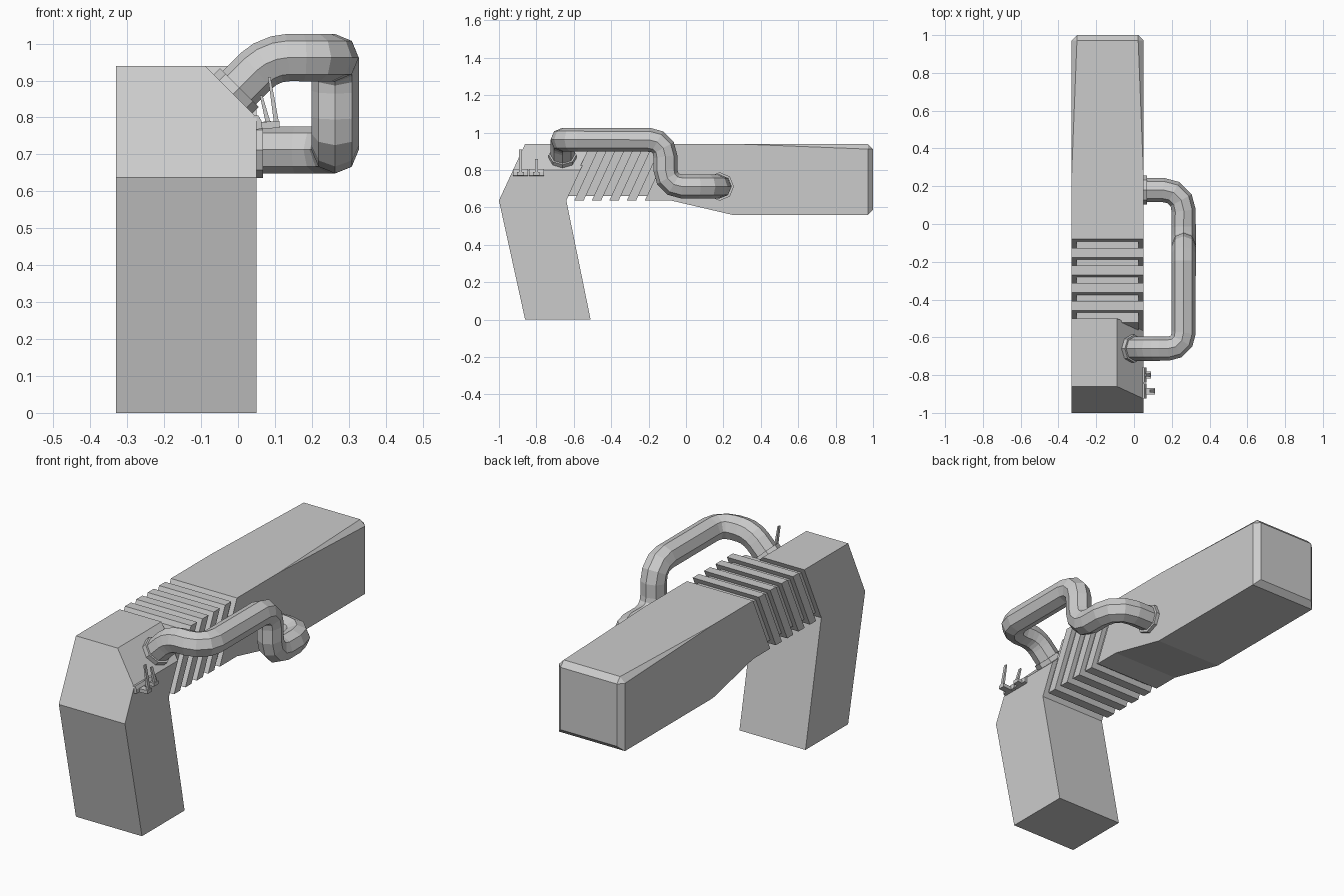
import bpy, bmesh
from mathutils import Vector

if "Cube" in bpy.data.objects:
    bpy.data.objects.remove(bpy.data.objects["Cube"])

X0, X1 = -0.33, 0.05          # body sides
TOP, WAIST = 0.94, 0.637      # body top, underside of neck
LEAN = 0.14 / (TOP - WAIST)   # slant of the ribs


def finish(name, bm):
    bmesh.ops.recalc_face_normals(bm, faces=bm.faces)
    me = bpy.data.meshes.new(name)
    bm.to_mesh(me)
    bm.free()
    ob = bpy.data.objects.new(name, me)
    bpy.context.collection.objects.link(ob)
    return ob


def extrude(pts, offset):
    """Closed prism from 3D outline points."""
    bm = bmesh.new()
    face = bm.faces.new([bm.verts.new(p) for p in pts])
    res = bmesh.ops.extrude_face_region(bm, geom=[face], use_keep_orig=True)
    verts = [g for g in res["geom"] if isinstance(g, bmesh.types.BMVert)]
    bmesh.ops.translate(bm, verts=verts, vec=offset)
    bmesh.ops.recalc_face_normals(bm, faces=bm.faces)
    return bm


def side_prism(yz, x0=X0, x1=X1):
    return extrude([(x0, y, z) for y, z in yz], (x1 - x0, 0, 0))


def front_prism(xz, y0, y1):
    return extrude([(x, y0, z) for x, z in xz], (0, y1 - y0, 0))


def slanted(ya, yb, z0, z1):
    """Leaning slab outline; ya, yb are measured at the body top."""
    def at(y, z):
        return (y - (TOP - z) * LEAN, z)
    return [at(ya, z0), at(yb, z0), at(yb, z1), at(ya, z1)]


# Grip and rear block, with the top right edge cut at 45 degrees
bm = side_prism([(-0.86, 0), (-0.51, 0), (-0.64, WAIST), (-0.50, TOP),
                 (-0.86, TOP), (-1.0, WAIST)])
cut = bmesh.ops.bisect_plane(bm, geom=bm.verts[:] + bm.edges[:] + bm.faces[:],
                             plane_co=(X1, 0, 0.80), plane_no=(1, 0, 1),
                             clear_outer=True)
edges = [g for g in cut["geom_cut"] if isinstance(g, bmesh.types.BMEdge)]
bmesh.ops.contextual_create(bm, geom=edges)
finish("grip", bm)

# Recessed neck and the four slanted ribs around it
finish("neck_core", side_prism(slanted(-0.51, -0.07, WAIST + 0.025, TOP - 0.025),
                               X0 + 0.025, X1 - 0.025))
for i in range(4):
    y = -0.457 + i * 0.0935
    finish(f"rib_{i + 1}", side_prism(slanted(y, y + 0.05, WAIST, TOP)))

# Collar joining the neck to the barrel
finish("collar", side_prism([(-0.22, WAIST), (-0.08, WAIST), (-0.08, TOP)]))

# Barrel: convex block with tapering top chamfers and a bevelled muzzle
bm = bmesh.new()
B = 0.028
for x, inward in ((X0, 1), (X1, -1)):
    xi = x + B * inward
    for p in [(x, -0.08, WAIST), (x, -0.08, TOP), (x, 0.26, TOP), (x, 0.25, 0.56),
              (x, 0.972, 0.56), (xi, 0.972, TOP), (x, 0.972, TOP - B),
              (xi, 1.0, 0.56 + B), (xi, 1.0, TOP - B)]:
        bm.verts.new(p)
bmesh.ops.convex_hull(bm, input=bm.verts[:])
bmesh.ops.dissolve_limit(bm, angle_limit=0.01, verts=bm.verts[:], edges=bm.edges[:])
finish("barrel", bm)


# Eight-sided side pipe with rounded bends
def rounded(corners, steps=3):
    out = [Vector(corners[0][:3])]
    for prev, cur, nxt in zip(corners, corners[1:], corners[2:]):
        p, c, n = (Vector(k[:3]) for k in (prev, cur, nxt))
        a = c + (p - c).normalized() * cur[3]
        b = c + (n - c).normalized() * cur[3]
        for i in range(steps + 1):
            t = i / steps
            w = 1.25   # weighted towards a circular arc
            u, v, s = (1 - t) ** 2, 2 * t * (1 - t) * w / 1.6, t * t
            out.append((a * u + c * v + b * s) / (u + v + s))
    return out + [Vector(corners[-1][:3])]


def pipe(name, pts, radius):
    cu = bpy.data.curves.new(name, "CURVE")
    cu.dimensions = "3D"
    cu.bevel_depth, cu.bevel_resolution, cu.use_fill_caps = radius, 2, True
    sp = cu.splines.new("POLY")
    sp.points.add(len(pts) - 1)
    for q, p in zip(sp.points, pts):
        q.co = (*p, 1)
    sp.use_smooth = False
    ob = bpy.data.objects.new(name, cu)
    bpy.context.collection.objects.link(ob)
    bpy.ops.object.select_all(action="DESELECT")
    ob.select_set(True)
    bpy.context.view_layer.objects.active = ob
    bpy.ops.object.convert(target="MESH")


PX, PY0, PY1, HI, LO = 0.263, -0.66, 0.18, 0.962, 0.712
pipe("side_pipe", rounded([
    (-0.02, PY0, 0.857), (0.085, PY0, HI, 0.05), (PX, PY0, HI, 0.085),
    (PX, -0.11, HI, 0.09), (PX, -0.11, LO, 0.09), (PX, PY1, LO, 0.11),
    (0.04, PY1, LO)]), 0.064)
pipe("rear_flange", [(-0.025, PY0, 0.852), (0.004, PY0, 0.881)], 0.074)
pipe("front_flange", [(0.04, PY1, LO), (0.068, PY1, LO)], 0.076)

# Two small hooked levers at the rear
for name, y, reach, height in (("rear_lever", -0.885, 0.112, 0.91),
                               ("front_lever", -0.80, 0.09, 0.86)):
    finish(name + "_plate", front_prism(
        [(0.04, 0.765), (0.066, 0.77), (0.064, 0.79), (0.055, 0.805), (0.04, 0.805)],
        y - 0.04, y + 0.04))
    finish(name + "_arm", front_prism(
        [(0.05, 0.768), (reach, 0.772), (reach, 0.79), (0.05, 0.787)],
        y - 0.018, y + 0.018))
    finish(name + "_prong", front_prism(
        [(reach - 0.014, 0.78), (reach, 0.78), (reach - 0.024, height),
         (reach - 0.031, height)], y - 0.008, y + 0.008))
